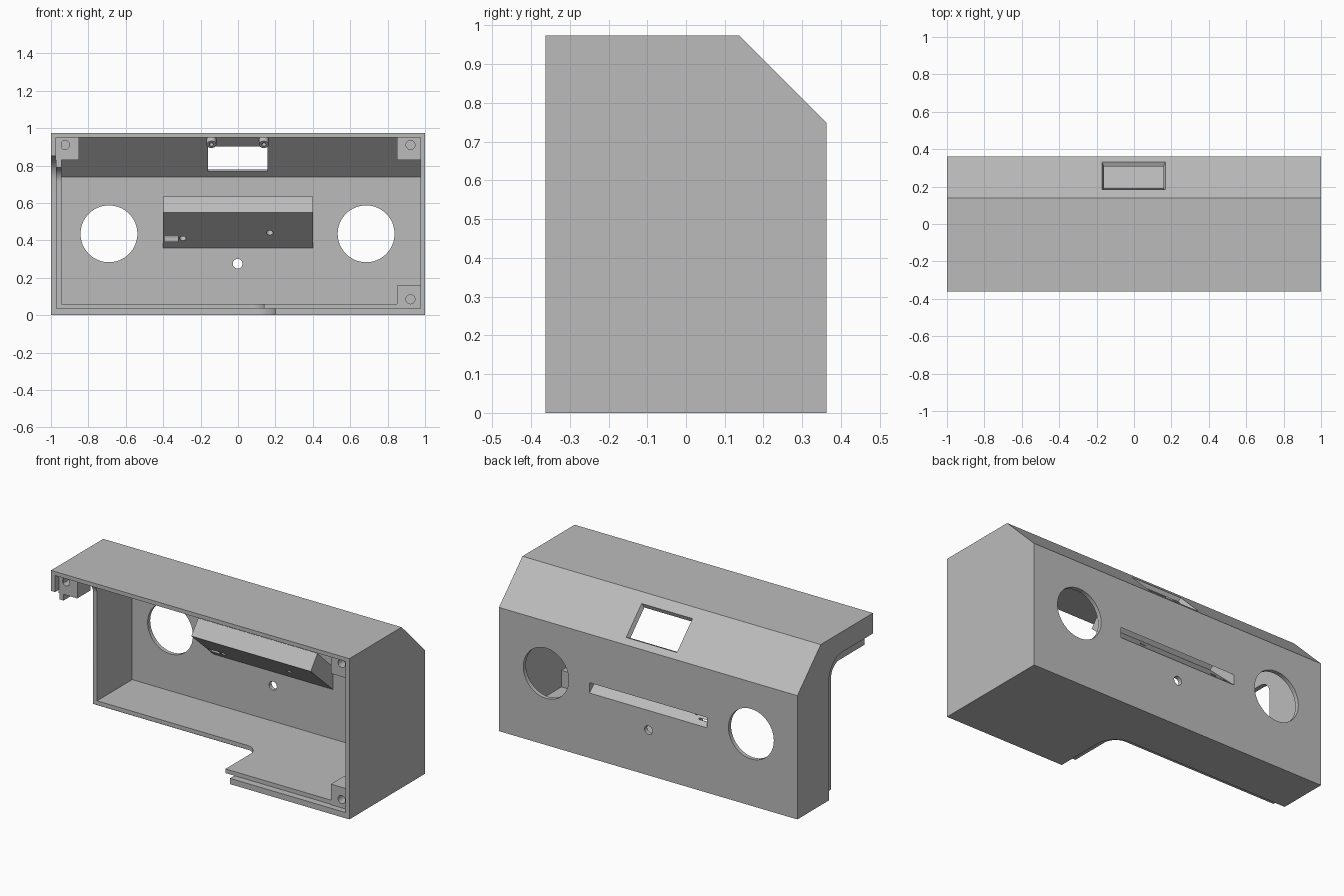
import bpy, bmesh, math
from mathutils import Matrix, Vector

cube = bpy.data.objects.get("Cube")
if cube:
    bpy.data.objects.remove(cube)

grey = bpy.data.materials.new("light grey plastic")
grey.use_nodes = True
COLOUR = (0.5, 0.5, 0.5, 1)
grey.diffuse_color = COLOUR
grey.node_tree.nodes["Principled BSDF"].inputs["Base Color"].default_value = COLOUR


def add_object(name, bm):
    bmesh.ops.recalc_face_normals(bm, faces=bm.faces)
    mesh = bpy.data.meshes.new(name)
    bm.to_mesh(mesh)
    bm.free()
    mesh.materials.append(grey)
    obj = bpy.data.objects.new(name, mesh)
    bpy.context.collection.objects.link(obj)
    return obj


def prism(name, pts, axis, lo, hi):
    """Extrude a 2D outline along x (outline in yz) or z (outline in xy)."""
    place = (lambda p, t: (t, *p)) if axis == "x" else (lambda p, t: (*p, t))
    bm = bmesh.new()
    face = bm.faces.new([bm.verts.new(place(p, lo)) for p in pts])
    top = bmesh.ops.extrude_face_region(bm, geom=[face])["geom"]
    step = Vector(place((0, 0), hi - lo))
    bmesh.ops.translate(bm, vec=step, verts=[v for v in top if isinstance(v, bmesh.types.BMVert)])
    return add_object(name, bm)


def box(name, x, y, z):
    return prism(name, [(x[0], y[0]), (x[1], y[0]), (x[1], y[1]), (x[0], y[1])], "z", *z)


def cylinder(name, centre, radius, depth, direction=(0, 1, 0)):
    bm = bmesh.new()
    turn = Vector(direction).to_track_quat("Z", "Y").to_matrix().to_4x4()
    bmesh.ops.create_cone(bm, cap_ends=True, segments=64, radius1=radius, radius2=radius,
                          depth=depth, matrix=Matrix.Translation(centre) @ turn)
    return add_object(name, bm)


def cut(obj, cutters):
    """Subtract the cutters from the object and remove them."""
    for c in cutters:
        mod = obj.modifiers.new("cut", "BOOLEAN")
        mod.operation, mod.solver, mod.object = "DIFFERENCE", "EXACT", c
    graph = bpy.context.evaluated_depsgraph_get()
    mesh = bpy.data.meshes.new_from_object(obj.evaluated_get(graph))
    obj.modifiers.clear()
    obj.data = mesh
    for c in cutters:
        bpy.data.objects.remove(c)
    bpy.ops.object.select_all(action="DESELECT")
    obj.select_set(True)
    bpy.context.view_layer.objects.active = obj
    bpy.ops.object.shade_smooth_by_angle(angle=math.radians(25))


def rounded_corner(u, v, r):
    """Outline of a large block whose far corner (u, v) is rounded."""
    arc = [(u - r + r * math.cos(a), v - r + r * math.sin(a))
           for a in (math.pi / 2 * i / 12 for i in range(13))]
    return [(-1.2, -1.2), (u, -1.2)] + arc + [(-1.2, v)]


def corner_cutaway(inset, radius):
    """Opening in the floor and right wall; inset makes it smaller."""
    return [prism("floor_cutter", rounded_corner(0.2 - inset, 0.06 - inset, radius), "z", -0.1, 0.2),
            prism("side_cutter", rounded_corner(0.06 - inset, 0.85 - inset, radius), "x", -1.1, -0.9)]


def slot_cutter():
    return prism("slot_cutter", [(0.38, 0.377), (0.165, 0.572), (0.2, 0.605), (0.38, 0.439)],
                 "x", -0.393, 0.393)


def window_cutter():
    """Tapered block set square to the sloping panel."""
    bm = bmesh.new()
    bmesh.ops.create_cube(bm, size=2)
    for v in bm.verts:
        outside = v.co.z > 0
        v.co.x *= 0.183 if outside else 0.148
        v.co.y *= 0.117 if outside else 0.084
        v.co.z = 0.025 if outside else -0.05
    bm.transform(Matrix.Translation((-0.002, 0.26, 0.855)) @ Matrix.Rotation(-math.pi / 4, 4, "X"))
    return add_object("window_cutter", bm)


OUTER = [(-0.362, 0), (0.362, 0), (0.362, 0.75), (0.138, 0.974), (-0.362, 0.974)]
INNER = [(-0.5, 0.035), (0.337, 0.035), (0.337, 0.74), (0.128, 0.95), (-0.5, 0.95)]

# Outer shell, open at the front
shell = prism("outer_shell", OUTER, "x", -1, 1)
holes = [prism("cavity_cutter", INNER, "x", -0.972, 0.975), slot_cutter(), window_cutter()]
holes += [cylinder("round_cutter", (x, 0.35, 0.435), 0.152, 0.2) for x in (-0.69, 0.685)]
holes += [cylinder("pin_cutter", (-0.002, 0.35, 0.275), 0.026, 0.2)]
cut(shell, holes + corner_cutaway(0, 0.13))

# Inner lip along the floor and right wall
lip = prism("inner_lip", [(-0.32, 0.035)] + INNER[1:4] + [(-0.32, 0.95)], "x", -0.972, 0.975)
cut(lip, [box("lip_cavity_cutter", (-0.945, 1.1), (-0.5, 0.5), (0.06, 1.1))]
    + corner_cutaway(0.06, 0.08))

# Slanted slot housing on the back wall
housing = prism("slot_housing", [(0.337, 0.36), (0.125, 0.55), (0.19, 0.635), (0.337, 0.497)],
                "x", -0.4, 0.4)
holes = [slot_cutter(), box("notch_cutter", (-0.393, -0.32), (0.1, 0.4), (0.395, 0.422))]
holes += [cylinder("vent_cutter", (x, y, z), 0.017, 0.11, (0, 0.67, 0.74))
          for x, y, z in ((-0.295, 0.28, 0.41), (0.17, 0.247, 0.44))]
cut(housing, holes)

# Screw posts in the corners
for name, x, z in (("upper_left_post", 0.85, 0.83), ("lower_left_post", 0.85, 0.035),
                   ("upper_right_post", -0.975, 0.83)):
    post = box(name, (x, x + 0.125), (-0.325, -0.2), (z, z + 0.125))
    cut(post, [cylinder("screw_cutter", (x + 0.072 if x > 0 else x + 0.05, -0.3,
                                         0.91 if z > 0.5 else 0.085), 0.024, 0.14)])

# Small bosses above the window
for name, x in (("left_window_boss", 0.138), ("right_window_boss", -0.142)):
    boss = cylinder(name, (x, 0.13, 0.93), 0.026, 0.05, (0, 1, 1))
    cut(boss, [cylinder("boss_cutter", (x, 0.11, 0.91), 0.011, 0.06, (0, 1, 1))])
